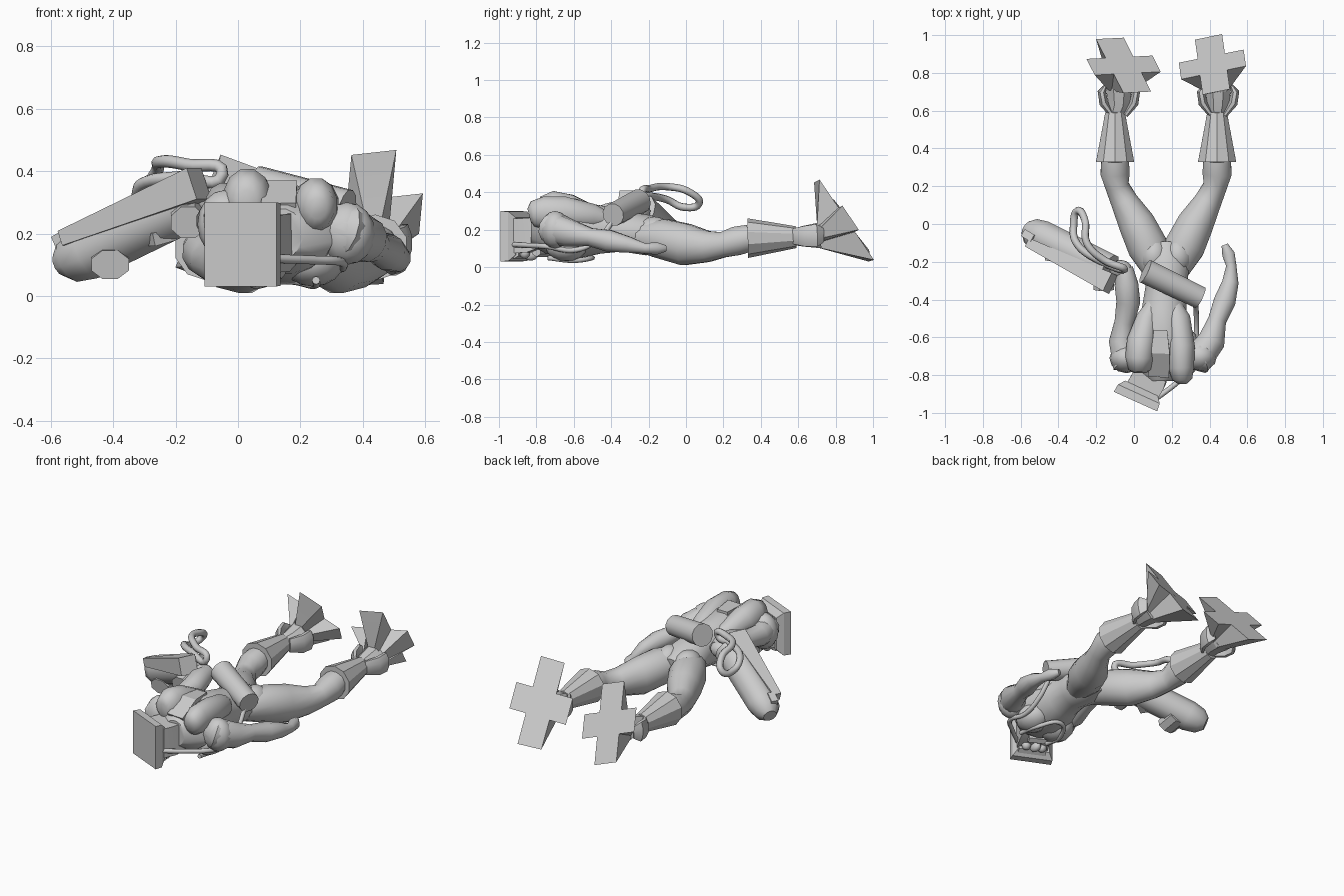
import bpy, bmesh, math
from mathutils import Vector

cube = bpy.data.objects.get("Cube")
if cube:
    bpy.data.objects.remove(cube)


def finish(name, bm, angle=40):
    """Turn a bmesh into an object with smooth shading and sharp edges."""
    bmesh.ops.recalc_face_normals(bm, faces=bm.faces)
    mesh = bpy.data.meshes.new(name)
    bm.to_mesh(mesh)
    bm.free()
    mesh.shade_smooth()
    mesh.set_sharp_from_angle(angle=math.radians(angle))
    obj = bpy.data.objects.new(name, mesh)
    bpy.context.collection.objects.link(obj)
    return obj


def skin_rings(bm, rings):
    """Bridge rings of vertices and cap both ends."""
    n = len(rings[0])
    for a, b in zip(rings, rings[1:]):
        for i in range(n):
            j = (i + 1) % n
            bm.faces.new((a[i], a[j], b[j], b[i]))
    bm.faces.new(rings[0])
    bm.faces.new(rings[-1])


def loft(name, stations, sides=12, angle=40):
    """Elliptical sections along a path: x, y, z, half width, half height."""
    bm = bmesh.new()
    pts = [Vector(s[:3]) for s in stations]
    rings = []
    for i, s in enumerate(stations):
        along = (pts[min(i + 1, len(pts) - 1)] - pts[max(i - 1, 0)]).normalized()
        side = along.cross(Vector((0, 0, 1))).normalized()
        up = side.cross(along)
        w, h = s[3], s[-1]
        ring = []
        for k in range(sides):
            a = math.tau * (k + .5) / sides
            ring.append(bm.verts.new(pts[i] + side * w * math.cos(a) + up * h * math.sin(a)))
        rings.append(ring)
    skin_rings(bm, rings)
    return finish(name, bm, angle)


def tube(name, points, radius, closed=False):
    """Round hose through a few points."""
    curve = bpy.data.curves.new(name, "CURVE")
    curve.dimensions = "3D"
    curve.bevel_depth = radius
    curve.bevel_resolution = 2
    curve.resolution_u = 6
    curve.use_fill_caps = True
    spline = curve.splines.new("BEZIER")
    spline.bezier_points.add(len(points) - 1)
    for p, co in zip(spline.bezier_points, points):
        p.co = co
        p.handle_left_type = p.handle_right_type = "AUTO"
    spline.use_cyclic_u = closed
    obj = bpy.data.objects.new(name, curve)
    bpy.context.collection.objects.link(obj)
    return obj


def ball(name, center, scale):
    bm = bmesh.new()
    bmesh.ops.create_uvsphere(bm, u_segments=12, v_segments=8, radius=1)
    for v in bm.verts:
        v.co = Vector(center) + Vector(c * s for c, s in zip(v.co, scale))
    return finish(name, bm)


def foot(name, center, toe_turn, side_turn, length, tilt, ankle_x):
    """Cross-shaped sole flaring out from a narrow ankle ring."""
    toe = Vector((-math.sin(toe_turn), math.cos(toe_turn))) * length
    side = Vector((math.cos(side_turn), math.sin(side_turn))) * .175
    u, v = .42, .3
    half = [(1, -v), (1, v), (u, v), (u, 1), (-u, 1), (-u, v)]
    bm = bmesh.new()
    sole, ankle = [], []
    for p, q in half + [(-p, -q) for p, q in half]:
        xy = Vector(center) + side * p + toe * q
        z = .245 - 1.42 * (xy.y - center[1]) + tilt * (xy.x - center[0])
        sole.append(bm.verts.new((xy.x, xy.y, max(z, .03))))
        a = math.atan2(q, p)
        ankle.append(bm.verts.new((ankle_x + .06 * math.cos(a), .7, .17 - .07 * math.sin(a))))
    skin_rings(bm, [sole, ankle])
    return finish(name, bm, 20)


# Torso, back muscles and collar
loft("torso", [(.14, -.83, .2, .07, .08), (.14, -.75, .2, .17, .13), (.15, -.6, .2, .17, .16),
               (.16, -.45, .2, .12, .13), (.17, -.33, .19, .11, .11),
               (.17, -.2, .17, .13, .11), (.17, -.1, .16, .08, .07)], 16)
loft("left_back_muscle", [(.255, -.84, .28, .03, .035), (.255, -.82, .285, .055, .07), (.25, -.76, .29, .07, .09),
                          (.25, -.65, .29, .075, .09), (.23, -.5, .27, .07), (.2, -.39, .25, .03)], 12, 60)
loft("right_back_muscle", [(.03, -.79, .3, .03, .04), (.03, -.77, .3, .06, .08), (.03, -.71, .31, .08, .1),
                           (.04, -.62, .3, .08, .09), (.07, -.5, .27, .06), (.11, -.4, .25, .03)], 12, 60)
loft("collar_flap", [(.14, -.56, .35, .05, .02), (.14, -.68, .35, .07, .03), (.13, -.8, .28, .08, .03)], 4, 20)
for side, x in (("left", .24), ("right", .06)):
    ball(side + "_chest", (x, -.64, .11), (.1, .11, .08))
    ball(side + "_buttock", (.17 + (x - .15) * .7, -.17, .18), (.08, .1, .09))

# Head with flat crown and face underneath
loft("neck", [(.14, -.7, .2, .09), (.09, -.8, .17, .09)], 8)
loft("head", [(.12, -.74, .19, .11), (.08, -.82, .17, .13), (.03, -.91, .165, .13)], 4, 20)
loft("crown", [(.04, -.87, .165, .135, .14), (.026, -.9, .165, .172, .188), (.008, -.94, .165, .178, .19)], 4, 20)
loft("brow", [(-.03, -.85, .075, .03), (.12, -.92, .075, .03)], 6)
ball("nose", (.06, -.83, .065), (.025, .04, .03))
loft("jaw", [(.02, -.74, .085, .03), (.14, -.8, .085, .03)], 6)
for side, x in (("left", .105), ("right", .015)):
    ball(side + "_eye", (x, -.82 - x * .4, .075), (.028, .028, .03))

# Arms
loft("left_arm", [(.27, -.7, .23, .06), (.34, -.71, .21, .09), (.41, -.62, .18, .075), (.44, -.51, .16, .05),
                  (.48, -.41, .14, .06), (.51, -.31, .12, .045), (.515, -.22, .1, .028),
                  (.5, -.16, .1, .035), (.48, -.11, .1, .018)])
ball("left_shoulder", (.35, -.7, .2), (.09, .08, .1))
loft("right_arm", [(.02, -.72, .25, .06), (-.05, -.72, .24, .08), (-.07, -.62, .24, .065), (-.05, -.52, .25, .055),
                   (-.03, -.41, .28, .065), (-.04, -.32, .3, .065), (-.05, -.23, .3, .045)])
ball("right_shoulder", (-.04, -.71, .23), (.09, .08, .11))
ball("right_hand", (-.07, -.24, .3), (.06, .05, .05))

# Legs, trouser cuffs, ankles and feet
for side, hip, ankle, heel in (("left", .23, .44, .445), ("right", .11, -.1, -.08)):
    def lerp(t):
        return hip + (ankle - hip) * t
    loft(side + "_leg", [(lerp(-.1), -.25, .16, .08), (lerp(.18), -.12, .15, .11), (lerp(.45), 0, .12, .1, .115),
                         (lerp(.77), .12, .11, .075, .085), (lerp(.95), .2, .12, .065, .07),
                         (lerp(1), .27, .14, .08), (lerp(1), .34, .155, .075)])
    loft(side + "_cuff", [(ankle, .33, .155, .106), (ankle, .59, .16, .055, .058)], 10, 25)
    loft(side + "_ankle", [(ankle, .57, .16, .045), (heel, .63, .165, .06), (heel, .72, .17, .075)], 8, 20)
    for s in (-1, 1):
        loft(side + "_ankle_guard", [(heel + s * .035, .575, .165, .015, .045), (heel + s * .08, .64, .165, .026, .06),
                                     (heel + s * .09, .7, .17, .024, .065), (heel + s * .07, .735, .17, .008, .04)], 8)
foot("left_foot", (.415, .845), .14, .2, .147, .4, .435)
foot("right_foot", (-.055, .84), .47, .05, .16, -.3, -.07)

# Slung weapon with flat upper rail and stubs
loft("weapon_body", [(-.57, -.02, .1, .04), (-.54, -.04, .115, .075), (-.48, -.07, .14, .09),
                     (-.13, -.245, .31, .09)], 10)
loft("weapon_rail", [(-.56, -.1, .185, .035), (-.125, -.315, .36, .075)], 4, 20)
loft("weapon_sight", [(-.58, -.05, .17, .03), (-.53, -.08, .2, .03)], 4, 20)
loft("weapon_magazine", [(-.41, -.08, .12, .065, .05), (-.41, -.19, .1, .065, .05)], 8, 30)
loft("weapon_grip", [(-.16, -.22, .26, .06, .055), (-.16, -.345, .235, .06, .055)], 8, 30)
loft("weapon_trigger", [(-.21, -.2, .2, .03), (-.28, -.24, .18, .03)], 4, 20)

# Pack on the lower back and its hoses
loft("back_canister", [(.06, -.25, .35, .068), (.35, -.39, .28, .062)], 12)
tube("hose_loop", [(-.05, -.24, .39), (-.16, -.19, .42), (-.25, -.1, .43), (-.26, .02, .4), (-.3, .07, .34),
                   (-.32, -.01, .32), (-.305, -.1, .36), (-.19, -.19, .38)], .02, True)
tube("breathing_hose", [(.11, -.93, .12), (.24, -.83, .115), (.33, -.74, .11),
                        (.33, -.6, .09), (.33, -.48, .14), (.32, -.38, .26)], .014)
tube("chest_strap", [(.05, -.74, .05), (.06, -.6, .035), (.15, -.5, .05), (.24, -.6, .035), (.25, -.74, .05)], .013)
